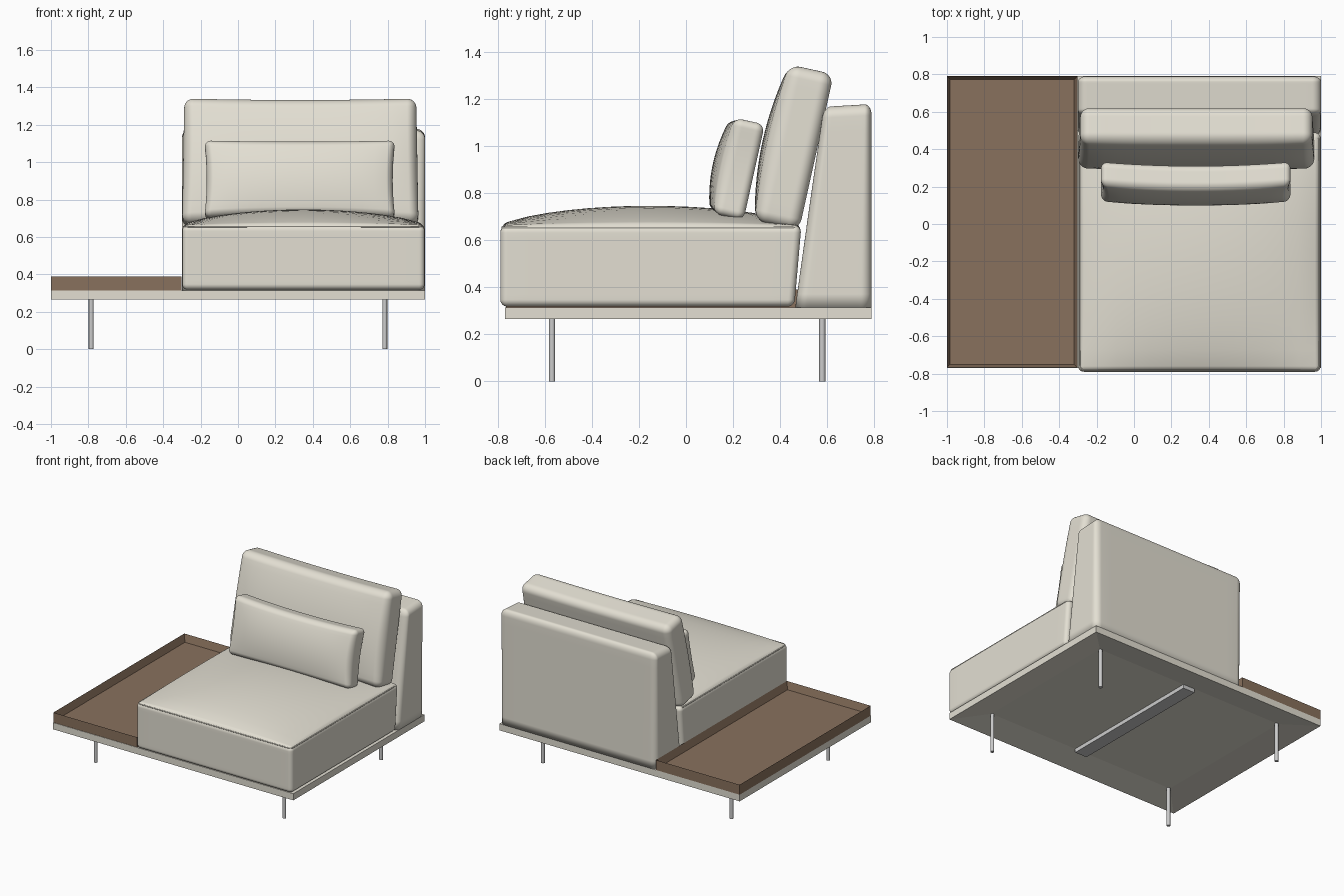
import bpy, bmesh, math
from mathutils import Vector, Matrix

if "Cube" in bpy.data.objects:
    bpy.data.objects.remove(bpy.data.objects["Cube"])


def material(name, rgb):
    m = bpy.data.materials.new(name)
    m.diffuse_color = (*rgb, 1)
    m.use_nodes = True
    m.node_tree.nodes["Principled BSDF"].inputs["Base Color"].default_value = m.diffuse_color
    return m


FABRIC = material("cream_fabric", (0.77, 0.74, 0.65))
WOOD = material("brown_wood", (0.25, 0.165, 0.11))


def finish(name, bm, mat=None, smooth=False):
    bmesh.ops.recalc_face_normals(bm, faces=bm.faces)
    me = bpy.data.meshes.new(name)
    bm.to_mesh(me)
    bm.free()
    ob = bpy.data.objects.new(name, me)
    bpy.context.collection.objects.link(ob)
    if mat:
        me.materials.append(mat)
    if smooth:
        me.polygons.foreach_set("use_smooth", [True] * len(me.polygons))
    return ob


def box(name, lo, hi, mat=None, recess=None):
    """Plain box; recess = (side, rim width, depth) hollows out the top (1) or bottom (-1)."""
    lo, hi = Vector(lo), Vector(hi)
    bm = bmesh.new()
    bmesh.ops.create_cube(bm, size=1)
    for v in bm.verts:
        v.co = (lo + hi) / 2 + v.co * (hi - lo)
    if recess:
        side, rim, depth = recess
        bm.normal_update()
        face = next(f for f in bm.faces if f.normal.z * side > 0.9)
        bmesh.ops.inset_region(bm, faces=[face], thickness=rim,
                               use_boundary=True, use_even_offset=True)
        for v in face.verts:
            v.co.z -= side * depth
    return finish(name, bm, mat)


def cushion(name, half, r, deform, centre, tilt=0, n=24, k=5):
    """Rounded box with k rows in each corner, reshaped by deform(position, uvw)."""
    bm = bmesh.new()
    bmesh.ops.create_cube(bm, size=2)
    bmesh.ops.subdivide_edges(bm, edges=bm.edges[:], cuts=n - 1, use_grid_fill=True)

    def spread(t, h):
        i = round((abs(t)) * n / 2)
        flat = n // 2 - k
        if i <= flat:
            c = (h - r) * i / flat
        else:
            c = h - r + r * math.tan(math.pi / 4 * (i - flat) / k)
        return math.copysign(c, t)

    place = Matrix.Translation(centre) @ Matrix.Rotation(-math.radians(tilt), 4, 'X')
    for v in bm.verts:
        p = Vector([spread(t, h) for t, h in zip(v.co, half)])
        core = Vector([max(-(h - r), min(h - r, c)) for c, h in zip(p, half)])
        if (p - core).length > 1e-7:
            p = core + (p - core).normalized() * r
        uvw = [max(-1, min(1, c / h)) for c, h in zip(p, half)]
        v.co = place @ Vector(deform(p, *uvw))
    return finish(name, bm, FABRIC, True)


# low platform, hollow underneath, with a centre rail
box("platform", (-1, -0.77, 0.265), (1, 0.79, 0.315), FABRIC, (-1, 0.205, 0.03))
box("centre_rail", (-0.05, -0.565, 0.266), (0.05, 0.585, 0.296))

# thin round legs
for sx, side in ((-1, "left"), (1, "right")):
    for y, end in ((-0.57, "front"), (0.58, "back")):
        bm = bmesh.new()
        bmesh.ops.create_cone(bm, cap_ends=True, segments=24, radius1=0.013,
                              radius2=0.013, depth=0.295,
                              matrix=Matrix.Translation((sx * 0.785, y, 0.1475)))
        leg = finish(f"{end}_{side}_leg", bm)
        for f in leg.data.polygons:
            f.use_smooth = abs(f.normal.z) < 0.5

# wooden side tray
box("tray", (-1, -0.767, 0.315), (-0.303, 0.79, 0.39), WOOD, (1, 0.017, 0.055))


# seat with a crowned top and a leaning back face
def seat_shape(p, u, v, w):
    x, y, z = p
    if v > 0:
        y += 0.015 * w * v
    if w > 0:
        z += 0.085 * ((1 - u * u) * (1 - v * v)) ** 0.7 * w ** 3
    return x, y, z


cushion("seat", (0.648, 0.633, 0.172), 0.03, seat_shape, (0.35, -0.157, 0.49))

# seam piping around the top of the seat
cu = bpy.data.curves.new("seat_piping", 'CURVE')
cu.dimensions = '3D'
cu.bevel_depth = 0.004
cu.bevel_resolution = 2
pts = []
for cx, cy, a0 in ((0.96, 0.445, 0), (-0.26, 0.445, 90), (-0.26, -0.752, 180), (0.96, -0.752, 270)):
    for i in range(5):
        a = math.radians(a0 + i * 22.5)
        pts.append((cx + 0.03 * math.cos(a), cy + 0.03 * math.sin(a), 0.655, 1))
sp = cu.splines.new('POLY')
sp.points.add(len(pts) - 1)
for q, co in zip(sp.points, pts):
    q.co = co
sp.use_cyclic_u = True
cu.materials.append(FABRIC)
bpy.context.collection.objects.link(bpy.data.objects.new("seat_piping", cu))


# backrest: sloping front, flat bottom
def backrest_shape(p, u, v, w):
    x, y, z = p
    z = max(z, -0.4075)
    depth = 0.325 - 0.14 * (z + 0.4075)
    return x, 0.165 - (0.165 - y) * depth / 0.33, z - 0.006 * (1 - v) * max(w, 0)


cushion("backrest", (0.65, 0.165, 0.4575), 0.048, backrest_shape, (0.35, 0.625, 0.7225))


# tall back cushion with a bulging front
def back_cushion_shape(p, u, v, w):
    x, y, z = p
    if v < 0:
        y += 0.04 * v * (1 - u ** 4) ** 0.5 * (1 - w * w)
    return x + 0.006 * (1 - w) * u, y, z - 0.008 * w * (1 - u * u)


cushion("back_cushion", (0.62, 0.097, 0.342), 0.05, back_cushion_shape, (0.333, 0.46, 0.995), 12.5)


# small pillow with pinched sides and drawn-out corners
def pillow_shape(p, u, v, w):
    x, y, z = p
    y -= 0.02 * (1 - u * u)
    if v < 0:
        y += 0.03 * v * (1 - w * w) * (1 - u ** 4) ** 0.5
    return x * (1 - 0.025 * (1 - w * w)), y, z * (1 - 0.05 * (1 - u * u))


cushion("pillow", (0.51, 0.066, 0.21), 0.035, pillow_shape, (0.33, 0.228, 0.903), 12.5)
